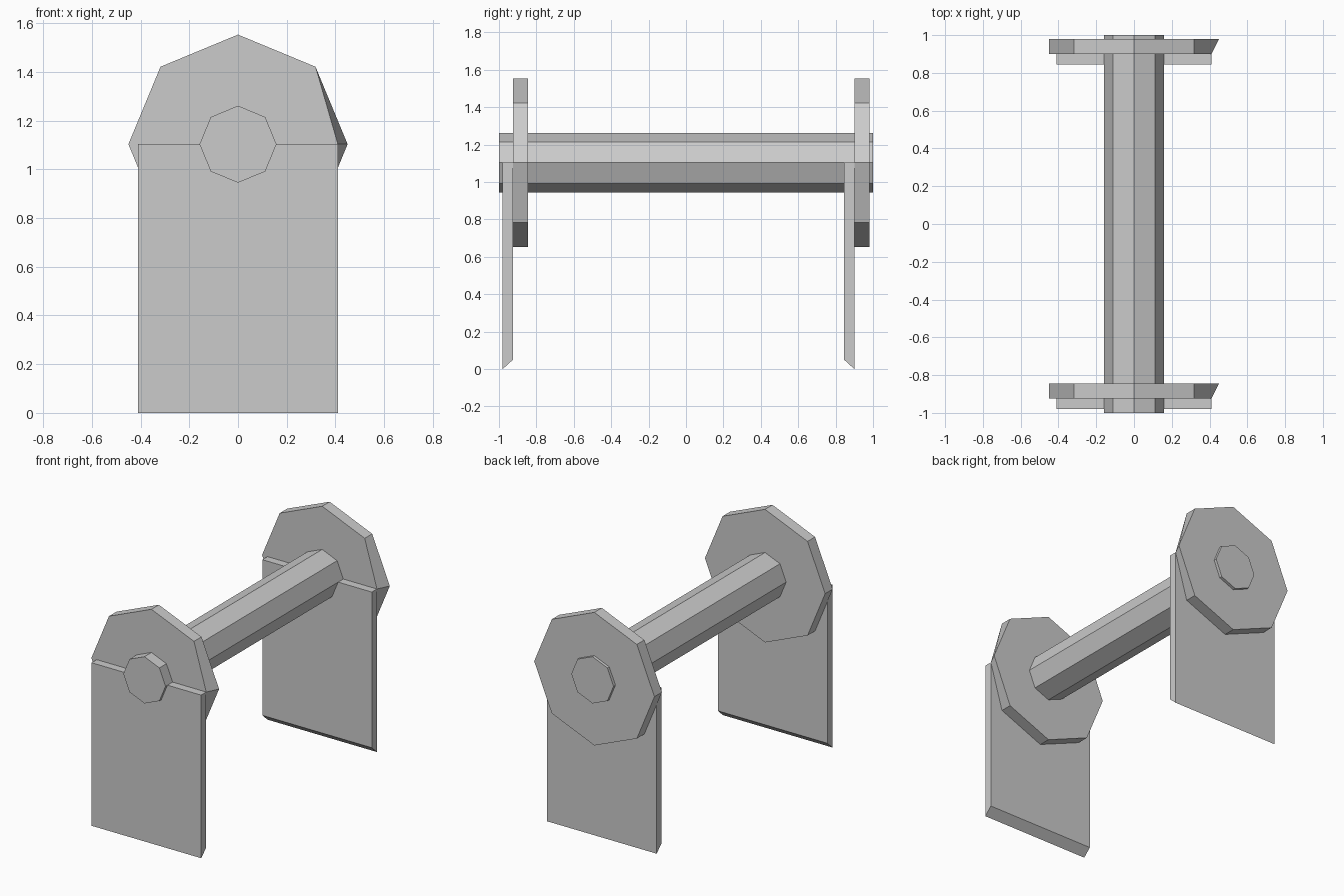
import bpy, bmesh
from math import sin, cos, pi

if "Cube" in bpy.data.objects:
    bpy.data.objects.remove(bpy.data.objects["Cube"])

AXIS_Z = 1.103


def loft(name, a, b):
    """Solid between two matching outlines of 3D points."""
    bm = bmesh.new()
    va = [bm.verts.new(p) for p in a]
    vb = [bm.verts.new(p) for p in b]
    n = len(va)
    bm.faces.new(va)
    bm.faces.new(vb[::-1])
    for i in range(n):
        j = (i + 1) % n
        bm.faces.new((va[j], va[i], vb[i], vb[j]))
    # Triangulate side quads that are not flat
    bent = [f for f in bm.faces if len(f.verts) == 4 and
            abs((f.verts[3].co - f.verts[0].co).dot(f.normal)) > 1e-4]
    bmesh.ops.recalc_face_normals(bm, faces=bm.faces)
    if bent:
        bmesh.ops.triangulate(bm, faces=bent)
    mesh = bpy.data.meshes.new(name)
    bm.to_mesh(mesh)
    bm.free()
    obj = bpy.data.objects.new(name, mesh)
    bpy.context.collection.objects.link(obj)
    return obj


def octagon(r, y):
    return [(r * cos(i * pi / 4), y, AXIS_Z + r * sin(i * pi / 4)) for i in range(8)]


# Long octagonal axle
loft("axle", octagon(0.158, -1), octagon(0.158, 1))

for side, y, z_front, z_back in (("front", -0.98, 0, 0.05), ("back", 0.845, 0.05, 0)):
    # Upright plate with a chamfered foot
    profile = [(y, z_front), (y + 0.055, z_back), (y + 0.055, AXIS_Z), (y, AXIS_Z)]
    loft(side + "_support_plate",
         [(-0.41, py, pz) for py, pz in profile],
         [(0.41, py, pz) for py, pz in profile])

    # Octagonal flange, one front corner pulled in flush with the plate
    near = octagon(0.45, y + 0.055)
    near[0] = (0.41, y + 0.055, AXIS_Z)
    loft(side + "_flange", near, octagon(0.45, y + 0.135))
